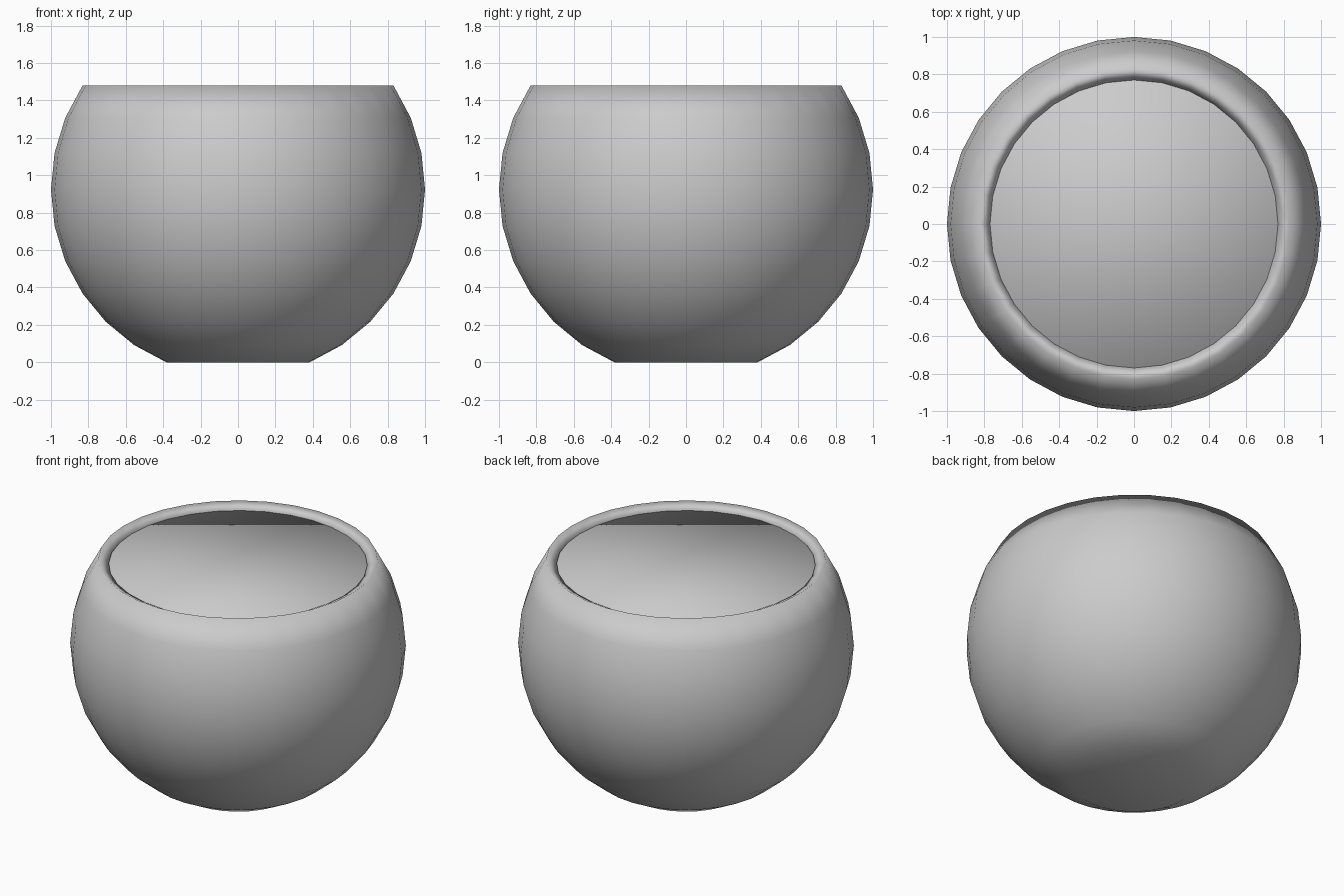
import bpy, bmesh, math

if "Cube" in bpy.data.objects:
    bpy.data.objects.remove(bpy.data.objects["Cube"])

CENTRE_Z = math.cos(math.radians(22.5))   # sphere centre above the flat base


def cut_sphere(name, radius, cap_top):
    """UV sphere with its poles removed: flat base, open or capped top."""
    bm = bmesh.new()
    bmesh.ops.create_uvsphere(bm, u_segments=32, v_segments=16, radius=radius)
    poles = [v for v in bm.verts if v.co.z > 0.6 * radius or v.co.z < -0.95 * radius]
    bmesh.ops.delete(bm, geom=poles, context='VERTS')
    rims = [e for e in bm.edges if e.is_boundary]
    bottom = [e for e in rims if e.verts[0].co.z < 0]
    top = [e for e in rims if e.verts[0].co.z > 0]
    bmesh.ops.contextual_create(bm, geom=bottom)
    if cap_top:
        bmesh.ops.contextual_create(bm, geom=top)
    bmesh.ops.recalc_face_normals(bm, faces=bm.faces[:])
    for f in bm.faces:
        f.smooth = True
    # make sure the shell faces outward
    base = min(bm.faces, key=lambda f: f.calc_center_median().z)
    base.normal_update()
    if base.normal.z > 0:
        bmesh.ops.reverse_faces(bm, faces=bm.faces[:])
    mesh = bpy.data.meshes.new(name)
    bm.to_mesh(mesh)
    bm.free()
    obj = bpy.data.objects.new(name, mesh)
    obj.location.z = CENTRE_Z
    bpy.context.collection.objects.link(obj)
    return obj


# glass bowl, thickened inward
bowl = cut_sphere("bowl", 1.0, False)
shell = bowl.modifiers.new("thickness", 'SOLIDIFY')
shell.thickness = 0.07
shell.offset = -1

# contents filling the bowl up to the inner rim
cut_sphere("water", 0.93, True)
